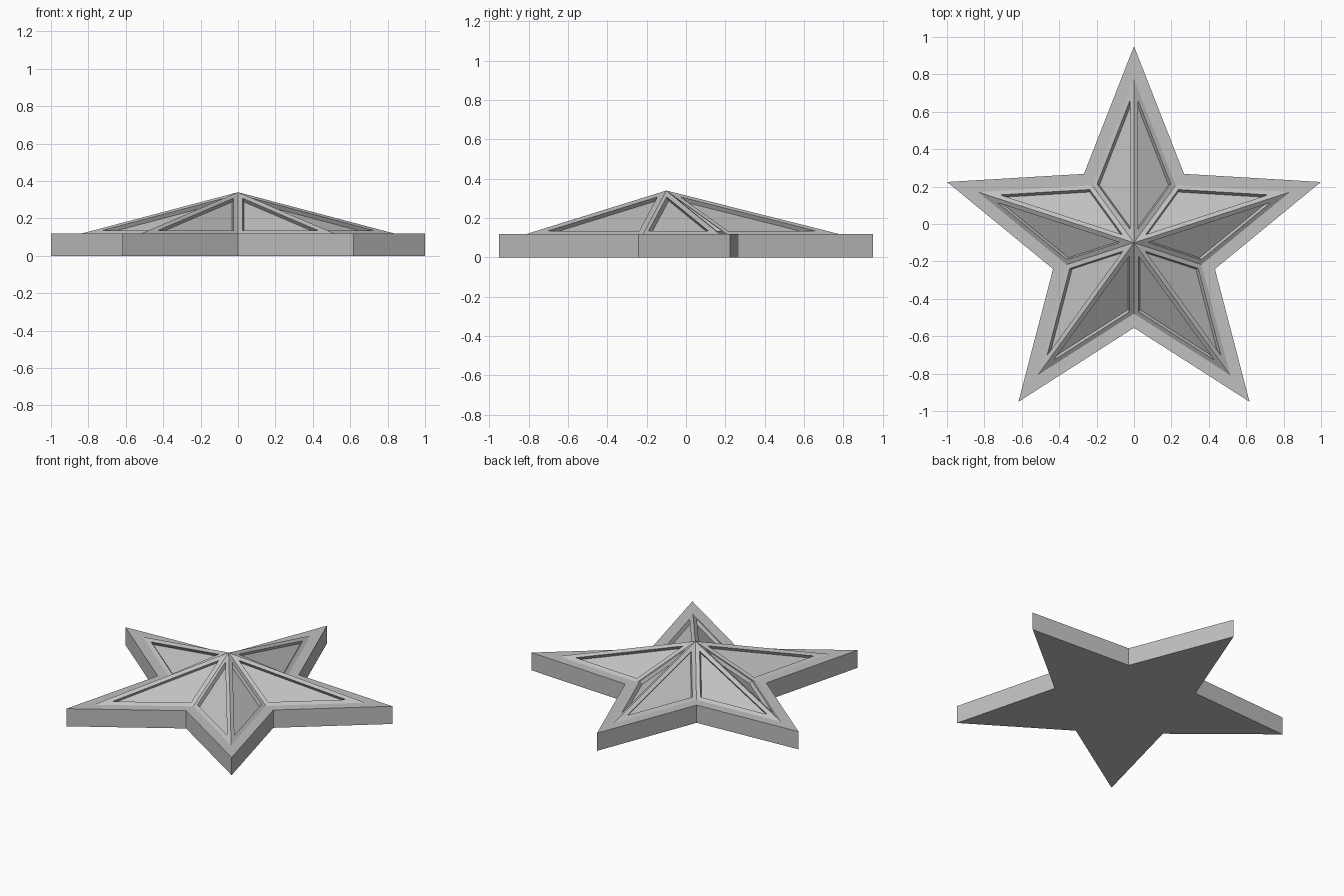
import bpy
import bmesh
from math import sin, cos, pi

old = bpy.data.objects.get("Cube")
if old:
    bpy.data.objects.remove(old, do_unlink=True)

CENTRE_Y = -0.1
TIP, NOTCH = 1.051, 0.455      # radii of star points and inner corners
CROWN_SCALE = 0.833            # raised crown relative to the base outline
BASE_TOP, APEX = 0.12, 0.34
FRAME, RECESS = 0.026, 0.024

grey = bpy.data.materials.new("stone_grey")
grey.use_nodes = True
colour = (0.53, 0.53, 0.53, 1)
grey.diffuse_color = colour
grey.node_tree.nodes["Principled BSDF"].inputs["Base Color"].default_value = colour


def star_ring(bm, scale, z):
    """Ten vertices alternating between points and inner corners."""
    ring = []
    for i in range(10):
        r = scale * (NOTCH if i % 2 else TIP)
        a = pi / 2 + i * pi / 5
        ring.append(bm.verts.new((r * cos(a), CENTRE_Y + r * sin(a), z)))
    return ring


def bridge(bm, lower, upper):
    for i in range(10):
        j = (i + 1) % 10
        bm.faces.new((lower[i], lower[j], upper[j], upper[i]))


def finish(bm, name):
    mesh = bpy.data.meshes.new(name)
    bm.normal_update()
    bm.to_mesh(mesh)
    bm.free()
    mesh.materials.append(grey)
    obj = bpy.data.objects.new(name, mesh)
    bpy.context.collection.objects.link(obj)


# Star slab with a flat rim around the crown
bm = bmesh.new()
bottom = star_ring(bm, 1, 0)
top = star_ring(bm, 1, BASE_TOP)
inner = star_ring(bm, CROWN_SCALE, BASE_TOP)
bm.faces.new(bottom[::-1])
bridge(bm, bottom, top)
bridge(bm, top, inner)
finish(bm, "star_base")

# Faceted crown with a sunken panel in every facet
bm = bmesh.new()
ring = star_ring(bm, CROWN_SCALE, BASE_TOP)
apex = bm.verts.new((0, CENTRE_Y, APEX))
facets = [bm.faces.new((ring[i], ring[(i + 1) % 10], apex)) for i in range(10)]
bm.normal_update()
bmesh.ops.inset_individual(bm, faces=facets, thickness=FRAME, use_even_offset=True)
bm.normal_update()
for panel in facets:
    sink = panel.normal * -RECESS
    result = bmesh.ops.extrude_discrete_faces(bm, faces=[panel])
    bmesh.ops.translate(bm, verts=result["faces"][0].verts[:], vec=sink)
finish(bm, "star_crown")
